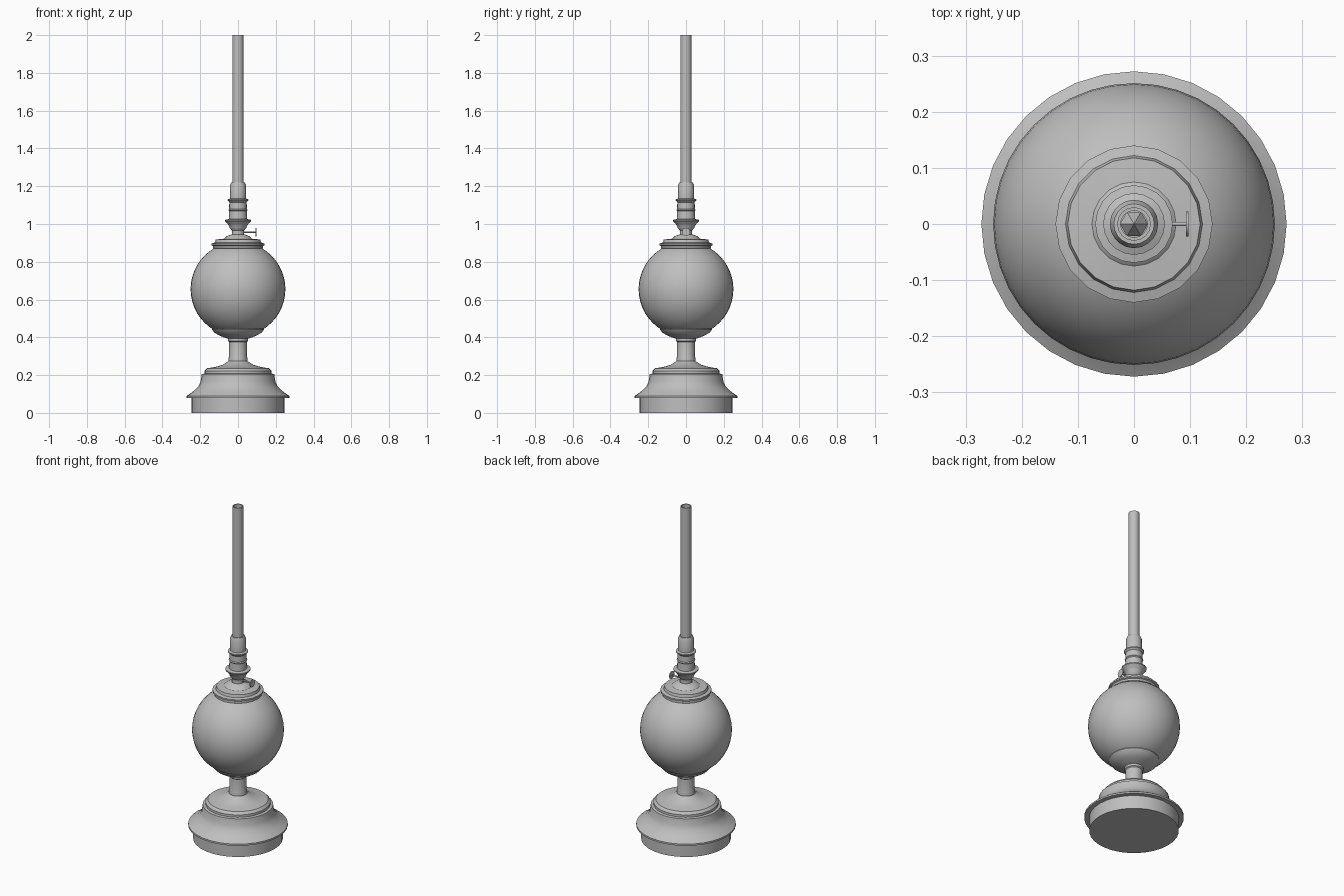
import bpy, bmesh, math
from mathutils import Matrix

cube = bpy.data.objects.get("Cube")
if cube:
    bpy.data.objects.remove(cube)

grey = bpy.data.materials.new("light grey")
grey.use_nodes = True
colour = (0.52, 0.52, 0.52, 1)
grey.diffuse_color = colour
grey.node_tree.nodes["Principled BSDF"].inputs["Base Color"].default_value = colour


def finish(name, bm, angle=35):
    bmesh.ops.recalc_face_normals(bm, faces=bm.faces)
    mesh = bpy.data.meshes.new(name)
    bm.to_mesh(mesh)
    bm.free()
    mesh.materials.append(grey)
    obj = bpy.data.objects.new(name, mesh)
    bpy.context.collection.objects.link(obj)
    bpy.ops.object.select_all(action='DESELECT')
    obj.select_set(True)
    bpy.context.view_layer.objects.active = obj
    bpy.ops.object.shade_smooth_by_angle(angle=math.radians(angle))
    return obj


def lathe(name, profile, sides):
    """Turn (radius, height) points around the z axis."""
    bm = bmesh.new()
    verts = [bm.verts.new((r, 0, z)) for r, z in profile]
    edges = [bm.edges.new(pair) for pair in zip(verts, verts[1:])]
    bmesh.ops.spin(bm, geom=verts + edges, cent=(0, 0, 0), axis=(0, 0, 1),
                   angle=math.tau, steps=sides, use_merge=True)
    bmesh.ops.remove_doubles(bm, verts=bm.verts, dist=0.0001)
    return finish(name, bm)


# Foot: drum, overhanging skirt and stepped dome
lathe("base_drum", [(0, 0), (0.245, 0), (0.245, 0.08)], 32)
lathe("base_skirt", [(0.24, 0.08), (0.272, 0.08), (0.272, 0.09), (0.235, 0.115),
                     (0.21, 0.14), (0.198, 0.165), (0.192, 0.205), (0.178, 0.208),
                     (0.178, 0.222), (0.165, 0.236), (0.12, 0.243),
                     (0.08, 0.255), (0.055, 0.272)], 32)

# Stem between foot and reservoir
lathe("stem", [(0.06, 0.265), (0.05, 0.275), (0.05, 0.29), (0.047, 0.30),
               (0.047, 0.375), (0.053, 0.38), (0.053, 0.395)], 20)
lathe("reservoir_cup", [(0.05, 0.392), (0.07, 0.398), (0.10, 0.41), (0.125, 0.425),
                        (0.138, 0.442), (0.138, 0.45), (0.12, 0.45)], 24)

# Round reservoir
bm = bmesh.new()
bmesh.ops.create_uvsphere(bm, u_segments=40, v_segments=24, radius=0.251,
                          matrix=Matrix.Translation((0, 0, 0.655)))
finish("reservoir", bm)

# Cap and burner
lathe("reservoir_cap", [(0.125, 0.868), (0.132, 0.872), (0.132, 0.884), (0.14, 0.888),
                        (0.14, 0.897), (0.122, 0.902), (0.118, 0.918),
                        (0.075, 0.922), (0.06, 0.935), (0.035, 0.945)], 20)
lathe("burner", [(0.032, 0.94), (0.032, 0.965), (0.045, 0.98), (0.047, 0.99),
                 (0.055, 1.0), (0.069, 1.016), (0.069, 1.022), (0.049, 1.026),
                 (0.047, 1.07), (0.051, 1.075), (0.047, 1.08),
                 (0.046, 1.115), (0.055, 1.124), (0.055, 1.13), (0.043, 1.135),
                 (0.043, 1.205), (0.036, 1.22), (0.028, 1.22)], 20)

# Open glass chimney with the wick cone inside
lathe("chimney", [(0.03, 1.215), (0.03, 2.0), (0.024, 2.0), (0.024, 1.215)], 16)
lathe("wick_cone", [(0.025, 1.2), (0, 1.24)], 6)

# Wick adjuster: shaft and thin turning disc on the left side
for name, radius, length, x in (("adjuster_shaft", 0.004, 0.075, 0.06),
                                ("adjuster_knob", 0.022, 0.005, 0.095)):
    bm = bmesh.new()
    bmesh.ops.create_cone(bm, cap_ends=True, segments=16, radius1=radius,
                          radius2=radius, depth=length,
                          matrix=Matrix.Translation((x, 0, 0.957))
                          @ Matrix.Rotation(math.pi / 2, 4, 'Y'))
    finish(name, bm)
